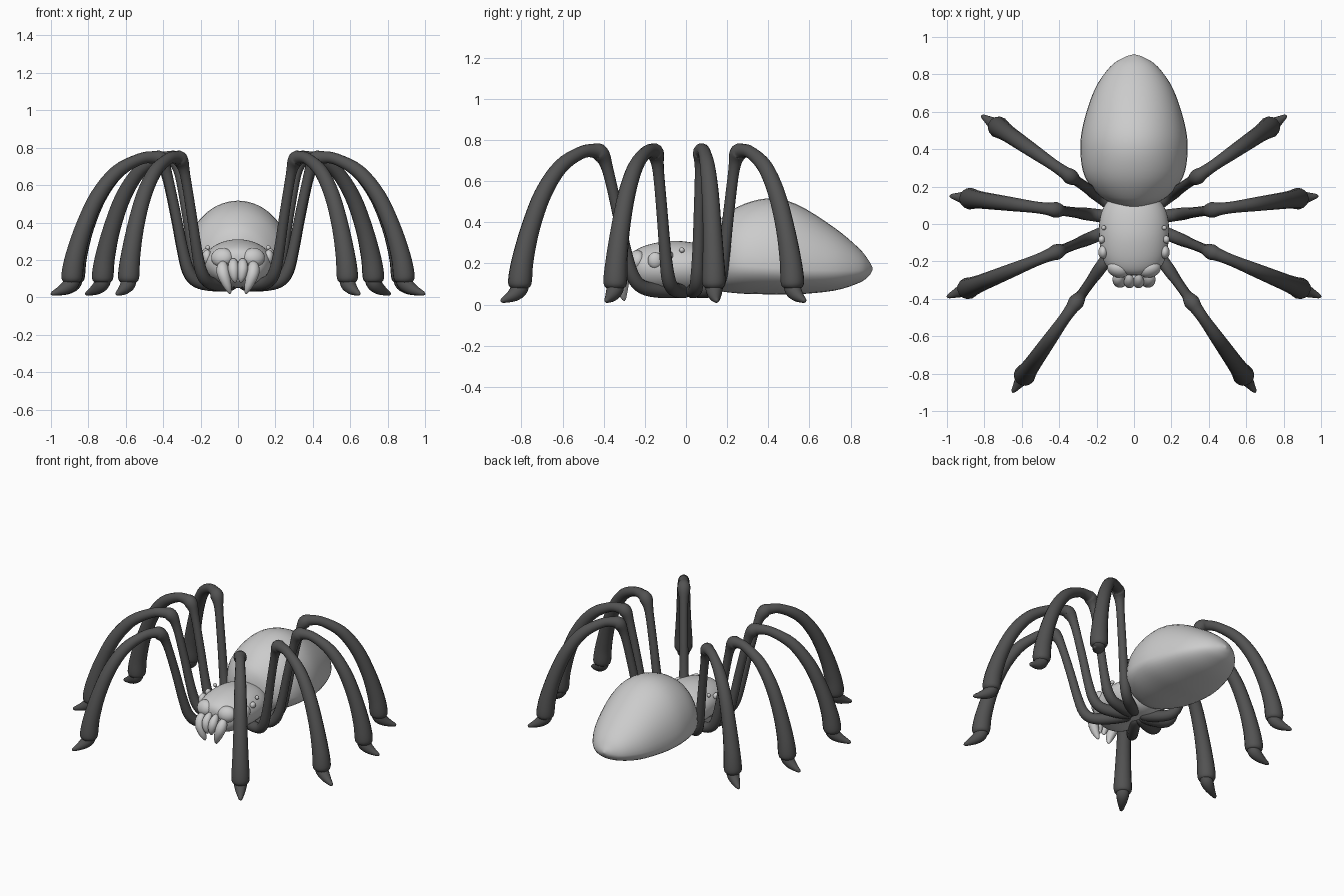
import bpy, bmesh
from math import sin, cos, pi, radians, atan2, hypot
from mathutils import Vector, Matrix

if "Cube" in bpy.data.objects:
    bpy.data.objects.remove(bpy.data.objects["Cube"])

dark = bpy.data.materials.new("dark_grey")
dark.diffuse_color = (0.085, 0.085, 0.085, 1)
dark.use_nodes = True
dark.node_tree.nodes["Principled BSDF"].inputs["Base Color"].default_value = dark.diffuse_color


def spline(pts, n):
    """Catmull-Rom through tuples of any size."""
    P = [Vector(p) for p in pts]
    P = [P[0] * 2 - P[1]] + P + [P[-1] * 2 - P[-2]]
    out = []
    for i in range(1, len(P) - 2):
        a, b, c, d = P[i - 1:i + 3]
        for k in range(n):
            t = k / n
            out.append(0.5 * (2 * b + (c - a) * t + (2 * a - 5 * b + 4 * c - d) * t * t
                              + (3 * b - a - 3 * c + d) * t ** 3))
    return out + [P[-2]]


def skin(name, rings, mat=None):
    """Join rings of points into a closed smooth surface."""
    bm = bmesh.new()
    vs = [[bm.verts.new(p) for p in r] for r in rings]
    n = len(vs[0])
    for a, b in zip(vs, vs[1:]):
        for i in range(n):
            j = (i + 1) % n
            bm.faces.new((a[i], a[j], b[j], b[i]))
    bm.faces.new(vs[0][::-1])
    bm.faces.new(vs[-1])
    bmesh.ops.recalc_face_normals(bm, faces=bm.faces)
    me = bpy.data.meshes.new(name)
    bm.to_mesh(me)
    bm.free()
    ob = bpy.data.objects.new(name, me)
    bpy.context.collection.objects.link(ob)
    if mat:
        me.materials.append(mat)
    bpy.ops.object.select_all(action='DESELECT')
    ob.select_set(True)
    bpy.context.view_layer.objects.active = ob
    bpy.ops.object.shade_smooth_by_angle(angle=radians(50))
    return ob


def loft(name, stations, sides=40):
    """Stations along y: (y, half width, top z, widest z, bottom z)."""
    rings = []
    for y, w, top, mid, bot in [s for s in spline5(stations)]:
        ring = []
        for i in range(sides):
            a = 2 * pi * i / sides
            h = top - mid if sin(a) > 0 else mid - bot
            ring.append((w * cos(a), y, mid + h * sin(a)))
        rings.append(ring)
    return skin(name, rings)


def spline5(st):
    a = spline([s[:3] for s in st], 4)
    b = spline([(s[3], s[4], 0) for s in st], 4)
    return [(p.x, max(p.y, 0.002), p.z, q.x, q.y) for p, q in zip(a, b)]


def tube(name, path, side, sides=14, mat=None):
    """Path of (position, radius) lying in a plane with normal 'side'."""
    rings = []
    for i, (p, r) in enumerate(path):
        t = (path[min(i + 1, len(path) - 1)][0] - path[max(i - 1, 0)][0]).normalized()
        up = side.cross(t).normalized()
        rings.append([p + r * (side * cos(2 * pi * k / sides) + up * sin(2 * pi * k / sides))
                      for k in range(sides)])
    return skin(name, rings, mat)


def ball(name, loc, size, rot_z=0, tilt=0):
    bpy.ops.mesh.primitive_uv_sphere_add(segments=20, ring_count=12, location=loc,
                                         rotation=(tilt, 0, rot_z))
    ob = bpy.context.object
    ob.name = name
    ob.scale = size
    bpy.ops.object.shade_smooth()
    return ob


# abdomen: pointed egg with a flatter underside
loft("abdomen", [
    (0.09, 0.0, 0.25, 0.24, 0.23), (0.10, 0.07, 0.32, 0.22, 0.14), (0.14, 0.17, 0.39, 0.20, 0.075),
    (0.25, 0.262, 0.475, 0.19, 0.055), (0.40, 0.287, 0.517, 0.18, 0.05),
    (0.54, 0.27, 0.487, 0.17, 0.05), (0.72, 0.21, 0.375, 0.165, 0.068),
    (0.84, 0.128, 0.275, 0.165, 0.105), (0.89, 0.055, 0.212, 0.17, 0.14),
    (0.908, 0.0, 0.178, 0.175, 0.172)])

# head and thorax
loft("head_thorax", [
    (-0.275, 0.0, 0.185, 0.18, 0.175), (-0.27, 0.07, 0.235, 0.18, 0.11),
    (-0.24, 0.135, 0.268, 0.18, 0.075), (-0.17, 0.172, 0.295, 0.18, 0.055),
    (-0.07, 0.186, 0.31, 0.18, 0.05), (0.03, 0.182, 0.302, 0.18, 0.05),
    (0.11, 0.15, 0.28, 0.18, 0.06), (0.17, 0.08, 0.24, 0.18, 0.10),
    (0.185, 0.0, 0.185, 0.18, 0.175)])

# legs: (distance from middle, height, thickness), bent at the knee
LEG = [(0.03, 0.075, 0.022), (0.06, 0.07, 0.036), (0.15, 0.068, 0.036), (0.235, 0.085, 0.034),
       (0.285, 0.14, 0.033), (0.32, 0.26, 0.029), (0.36, 0.45, 0.027), (0.41, 0.66, 0.028),
       (0.445, 0.735, 0.042), (0.49, 0.748, 0.034), (0.57, 0.738, 0.031), (0.70, 0.67, 0.037),
       (0.81, 0.54, 0.042), (0.89, 0.375, 0.046), (0.94, 0.22, 0.053), (0.957, 0.125, 0.058),
       (0.96, 0.09, 0.052), (0.96, 0.075, 0.03)]
CLAW = [(0.95, 0.10, 0.04), (0.965, 0.072, 0.041), (1.0, 0.047, 0.033), (1.04, 0.03, 0.021),
        (1.07, 0.02, 0.012), (1.08, 0.017, 0.004)]
# per leg: foot tip x, y and knee distance
LEGS = [(0.65, -0.90, 0.54), (1.0, -0.39, 0.45), (0.985, 0.15, 0.425), (0.815, 0.58, 0.415)]
for n, (tx, ty, knee) in enumerate(LEGS, 1):
    for s, label in ((1, "right"), (-1, "left")):
        reach = hypot(tx, ty - 0.02)
        d = Vector((s * tx, ty - 0.02, 0)) / reach
        side = Vector((-d.y, d.x, 0))

        def place(pts, sub):
            out = []
            for r, z, w in spline(pts, sub):
                r = r * knee / 0.45 if r < 0.45 else knee + (r - 0.45) * (reach - knee) / 0.63
                out.append((Vector((0, 0.02, z)) + d * r, max(w, 0.003)))
            return out
        tube(f"leg_{n}_{label}", place(LEG, 4), side, mat=dark)
        tube(f"claw_{n}_{label}", place(CLAW, 3), side, mat=dark)

# eyes and mouthparts, both sides
for s, label in ((1, "right"), (-1, "left")):
    ball(f"front_eye_{label}", (s * 0.085, -0.243, 0.213), (0.06, 0.042, 0.052), s * 0.3, -0.35)
    ball(f"side_eye_large_{label}", (s * 0.165, -0.15, 0.215), (0.026, 0.036, 0.04))
    ball(f"side_eye_middle_{label}", (s * 0.173, -0.083, 0.24), (0.018, 0.021, 0.021))
    ball(f"side_eye_small_{label}", (s * 0.162, -0.02, 0.265), (0.013, 0.013, 0.013))
    for part, pts in (
            ("outer_fang", [(0.078, -0.255, 0.185, 0.01), (0.083, -0.285, 0.165, 0.03),
                            (0.078, -0.307, 0.12, 0.034), (0.06, -0.308, 0.065, 0.025),
                            (0.047, -0.302, 0.03, 0.012), (0.044, -0.30, 0.018, 0.003)]),
            ("inner_fang", [(0.024, -0.265, 0.20, 0.01), (0.025, -0.29, 0.185, 0.024),
                            (0.025, -0.313, 0.15, 0.029), (0.021, -0.318, 0.11, 0.022),
                            (0.017, -0.315, 0.085, 0.010), (0.016, -0.314, 0.078, 0.003)])):
        path = [(Vector((s * p.x, p.y, p.z)), max(p.w, 0.002)) for p in spline(pts, 3)]
        tube(f"{part}_{label}", path, Vector((1, 0, 0)), 14)
